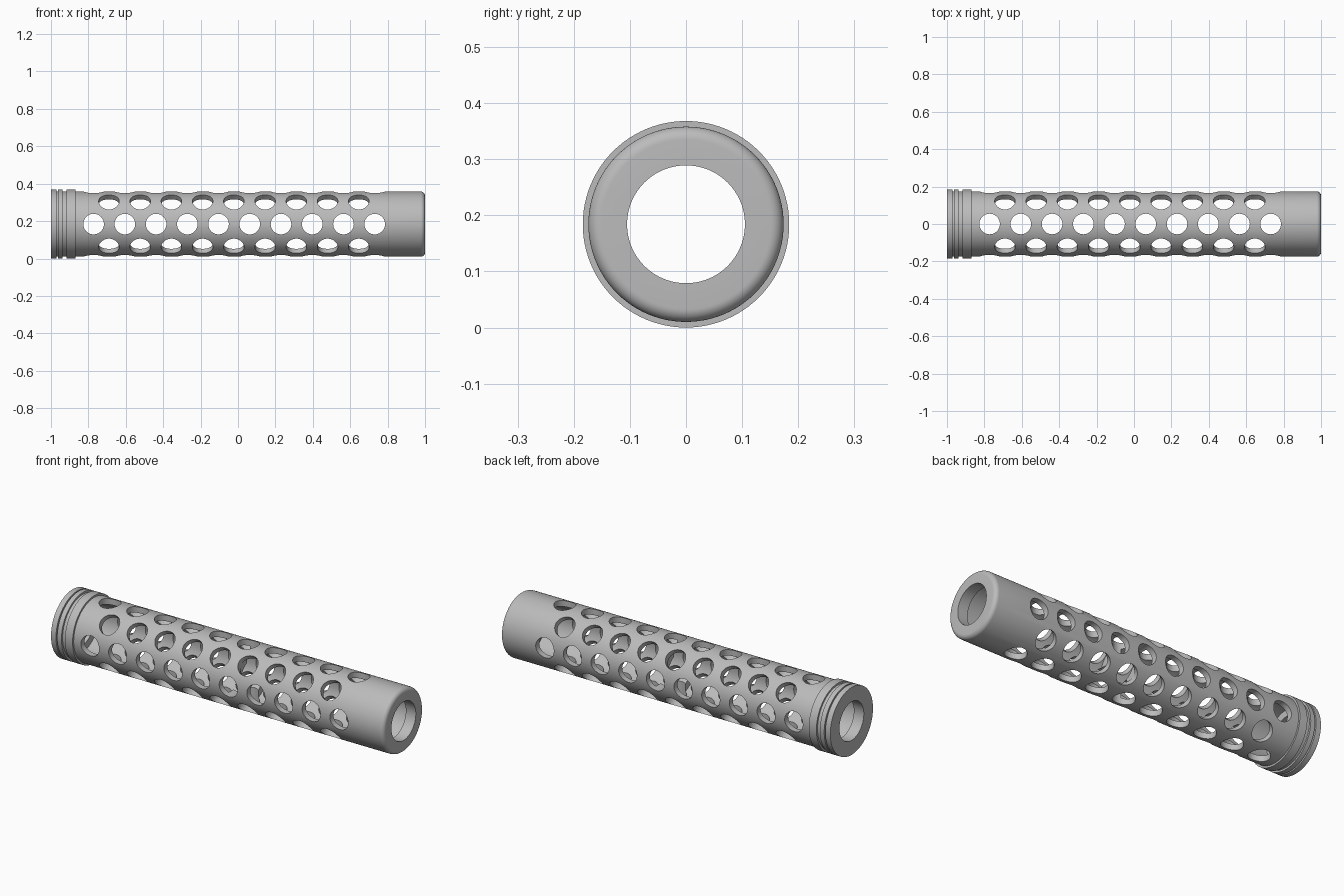
import bpy, bmesh, math
from mathutils import Matrix, Vector

cube = bpy.data.objects.get("Cube")
if cube:
    bpy.data.objects.remove(cube, do_unlink=True)

AXIS_Z = 0.184
BODY, FLANGE, BORE, CAVITY = 0.174, 0.184, 0.105, 0.143
FILLET = 0.023
PITCH = 0.167

steel = bpy.data.materials.new("grey_steel")
steel.use_nodes = True
grey = (0.5, 0.5, 0.5, 1)
steel.diffuse_color = grey
steel.node_tree.nodes["Principled BSDF"].inputs["Base Color"].default_value = grey


def add_object(name, bm):
    mesh = bpy.data.meshes.new(name)
    bm.to_mesh(mesh)
    bm.free()
    obj = bpy.data.objects.new(name, mesh)
    bpy.context.collection.objects.link(obj)
    obj.location.z = AXIS_Z
    return obj


def lathe(name, profile, steps=96):
    """Revolve a closed (x, radius) profile around the x axis."""
    bm = bmesh.new()
    verts = [bm.verts.new((x, 0, r)) for x, r in profile]
    edges = [bm.edges.new((a, b)) for a, b in zip(verts, verts[1:] + verts[:1])]
    bmesh.ops.spin(bm, geom=verts + edges, cent=(0, 0, 0), axis=(1, 0, 0),
                   angle=math.tau, steps=steps)
    bmesh.ops.remove_doubles(bm, verts=bm.verts, dist=1e-5)
    bmesh.ops.recalc_face_normals(bm, faces=bm.faces)
    return add_object(name, bm)


def drill_row(name, angle, start, count):
    """Row of through drills, tilted about the tube axis."""
    bm = bmesh.new()
    for i in range(count):
        place = Matrix.Rotation(angle, 4, "X")
        place.translation = Vector((start + i * PITCH, 0, 0))
        bmesh.ops.create_cone(bm, cap_ends=True, segments=40, radius1=0.055,
                              radius2=0.055, depth=0.5, matrix=place)
    obj = add_object(name, bm)
    obj.hide_render = True
    return obj


# Outer profile: ribbed collar, plain body, rounded muzzle edge
profile = [(-1, BORE)]
for x0, x1 in ((-1, -0.97), (-0.963, -0.937), (-0.916, -0.87)):
    profile += [(x0, FLANGE), (x1, FLANGE)]
    profile += [(x1, BODY)]
    if x1 < -0.9:
        profile += [(-0.963 if x1 == -0.97 else -0.916, BODY)]
for i in range(9):
    a = math.pi / 2 * i / 8
    profile.append((1 - FILLET + FILLET * math.sin(a), BODY - FILLET + FILLET * math.cos(a)))

# Inner profile: end lips and a central ring inside the wide cavity
profile += [(1, BORE)]
for x0, x1 in ((0.94, 0.088), (0.038, -0.94)):
    profile += [(x0, BORE), (x0, CAVITY), (x1, CAVITY), (x1, BORE)]

tube = lathe("perforated_tube", profile)
tube.data.materials.append(steel)

# Staggered rows of round holes
cutters = []
for i in range(4):
    straight = i % 2 == 0
    cutters.append(drill_row(f"hole_cutter_{i + 1}", i * math.pi / 4,
                             -0.772 if straight else -0.69, 10 if straight else 9))
for cutter in cutters:
    cut = tube.modifiers.new(cutter.name, "BOOLEAN")
    cut.operation = "DIFFERENCE"
    cut.solver = "EXACT"
    cut.object = cutter

# Bake the cuts, drop the cutters, shade smooth with crisp edges
bpy.context.view_layer.update()
baked = bpy.data.meshes.new_from_object(
    tube.evaluated_get(bpy.context.evaluated_depsgraph_get()))
tube.modifiers.clear()
tube.data = baked
baked.name = "perforated_tube"
for cutter in cutters:
    bpy.data.objects.remove(cutter, do_unlink=True)

baked.materials.clear()
baked.materials.append(steel)
for poly in baked.polygons:
    poly.material_index = 0
bpy.ops.object.select_all(action="DESELECT")
tube.select_set(True)
bpy.context.view_layer.objects.active = tube
bpy.ops.object.shade_smooth_by_angle(angle=math.radians(30))
